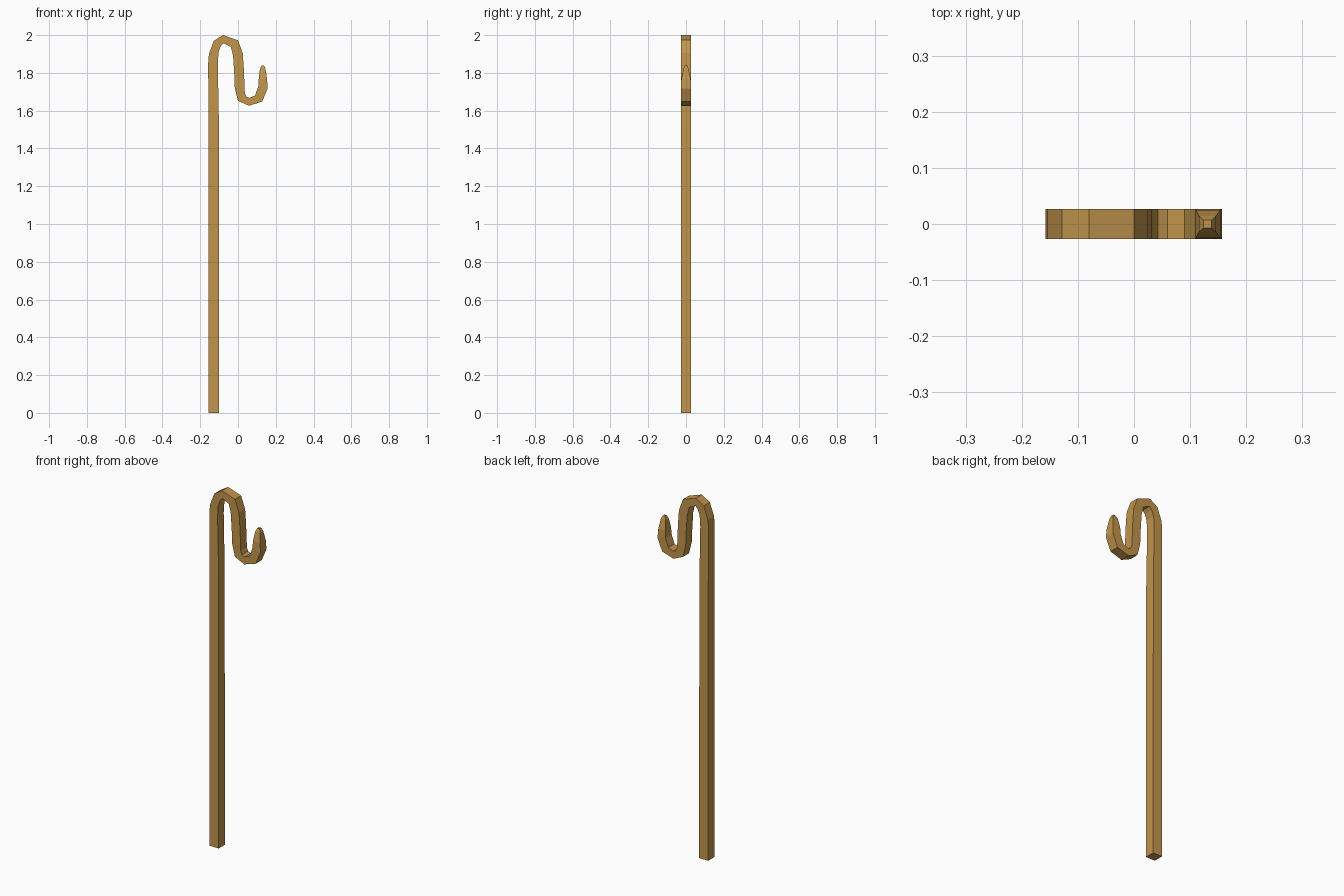
import bpy, bmesh

wood = bpy.data.materials.new("tan wood")
wood.diffuse_color = (0.54, 0.30, 0.073, 1)

# Cross-sections along the staff: outer x, z, inner x, z, half depth
SECTIONS = [
    (-.156, 0.00, -.100, 0.00, .027),    # foot
    (-.156, 1.53, -.101, 1.53, .027),    # straight shaft
    (-.158, 1.85, -.107, 1.85, .027),
    (-.154, 1.90, -.103, 1.91, .027),    # upper bend
    (-.128, 1.97, -.092, 1.94, .027),
    (-.080, 2.00, -.078, 1.957, .027),
    (.000, 1.973, -.038, 1.938, .027),
    (.025, 1.905, -.026, 1.89, .027),    # descending part
    (.031, 1.82, -.020, 1.80, .027),
    (.036, 1.695, -.017, 1.72, .027),
    (.043, 1.675, .000, 1.652, .027),    # lower bend
    (.060, 1.668, .058, 1.626, .027),
    (.090, 1.68, .128, 1.648, .027),
    (.108, 1.73, .157, 1.717, .027),
    (.110, 1.77, .154, 1.765, .025),     # tapering tip
    (.116, 1.82, .146, 1.82, .014),
    (.124, 1.838, .138, 1.838, .007),
]

bm = bmesh.new()
rings = []
for xo, zo, xi, zi, d in SECTIONS:
    rings.append([bm.verts.new(p) for p in
                  ((xo, -d, zo), (xi, -d, zi), (xi, d, zi), (xo, d, zo))])
for a, b in zip(rings, rings[1:]):
    for i in range(4):
        j = (i + 1) % 4
        bm.faces.new((a[i], a[j], b[j], b[i]))
bm.faces.new(rings[0][::-1])
bm.faces.new(rings[-1])
bmesh.ops.recalc_face_normals(bm, faces=bm.faces[:])

# Curved staff with hooked end
mesh = bpy.data.meshes.new("hooked_staff")
bm.to_mesh(mesh)
bm.free()
mesh.materials.append(wood)
staff = bpy.data.objects.new("hooked_staff", mesh)
bpy.context.collection.objects.link(staff)
